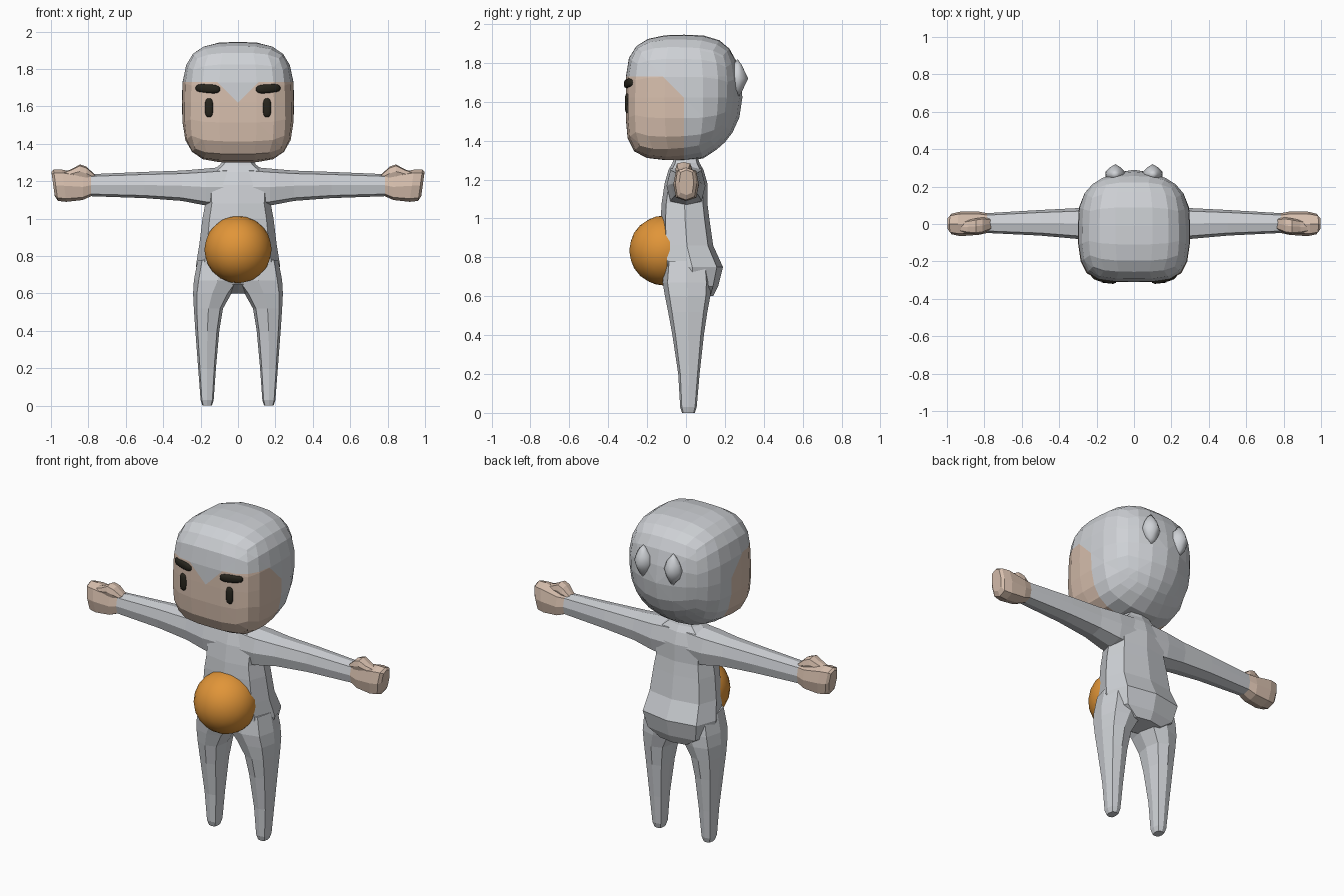
import bpy
import bmesh
import math
from mathutils import Matrix, Vector

if "Cube" in bpy.data.objects:
    bpy.data.objects.remove(bpy.data.objects["Cube"], do_unlink=True)


def material(name, colour):
    mat = bpy.data.materials.new(name)
    mat.use_nodes = True
    mat.diffuse_color = (*colour, 1)
    shader = mat.node_tree.nodes["Principled BSDF"]
    shader.inputs["Base Color"].default_value = (*colour, 1)
    shader.inputs["Roughness"].default_value = 0.8
    return mat


GREY = material("pale_grey", (0.62, 0.64, 0.67))
SKIN = material("skin", (0.68, 0.52, 0.42))
ORANGE = material("orange", (0.75, 0.30, 0.04))
BLACK = material("soft_black", (0.02, 0.018, 0.012))


def finish(name, bm, mats, mirror=False, smooth=False):
    """Turn a bmesh into a named object, optionally mirrored across x."""
    bmesh.ops.recalc_face_normals(bm, faces=bm.faces)
    mesh = bpy.data.meshes.new(name)
    bm.to_mesh(mesh)
    bm.free()
    for mat in mats:
        mesh.materials.append(mat)
    obj = bpy.data.objects.new(name, mesh)
    bpy.context.collection.objects.link(obj)
    if mirror:
        mod = obj.modifiers.new("Mirror", "MIRROR")
        mod.use_mirror_merge = False
    for poly in mesh.polygons:
        poly.use_smooth = smooth
    return obj


def loft(axis, rings, diagonal=0.8):
    """Eight-sided skin through rings of (position, a_min, a_max, b_min, b_max)."""
    bm = bmesh.new()
    loops = []
    for t, a0, a1, b0, b1 in rings:
        loop = []
        for k in range(8):
            angle = k * math.pi / 4
            r = diagonal * math.sqrt(2) if k % 2 else 1
            a = (a0 + a1) / 2 + r * math.cos(angle) * (a1 - a0) / 2
            b = (b0 + b1) / 2 + r * math.sin(angle) * (b1 - b0) / 2
            loop.append(bm.verts.new((t, a, b) if axis == "x" else (a, b, t)))
        loops.append(loop)
    for low, high in zip(loops, loops[1:]):
        for k in range(8):
            n = (k + 1) % 8
            bm.faces.new((low[k], low[n], high[n], high[k]))
    bm.faces.new(loops[0])
    bm.faces.new(loops[-1])
    return bm


def pill(centre, size, power, turn=Matrix()):
    """Rounded block: a sphere pushed towards a box."""
    bm = bmesh.new()
    bmesh.ops.create_uvsphere(bm, u_segments=16, v_segments=10, radius=1)
    for v in bm.verts:
        v.co /= sum(abs(c) ** power for c in v.co) ** (1 / power)
    bm.transform(Matrix.Translation(centre) @ turn @ Matrix.Diagonal((*size, 1)))
    return bm


# Head: gridded cube inflated to a rounded block, fuller at the jaw than the nape
bm = bmesh.new()
bmesh.ops.create_cube(bm, size=2)
bmesh.ops.subdivide_edges(bm, edges=bm.edges[:], cuts=5, use_grid_fill=True)
for v in bm.verts:
    d = v.co.normalized()
    power = max(2.0, 3.1 - d.y * (1.2 - d.z))
    p = v.co / sum(abs(c) ** power for c in v.co) ** (1 / power)
    v.co = (p.x * 0.3, p.y * 0.3 - 0.01, p.z * 0.323 + 1.622)

# Cut the outline of the face, then colour everything inside it
cuts = [((0, 0, 1.73), (0, 0, 1)), ((0, -0.01, 0), (0, 1, 0)),
        ((0, 0, 1.62), (1, 0, -1)), ((0, 0, 1.62), (-1, 0, -1)),
        ((0, -0.01, 1.62), (0, 1, 1))]
for point, normal in cuts:
    bmesh.ops.bisect_plane(bm, geom=bm.verts[:] + bm.edges[:] + bm.faces[:],
                           plane_co=point, plane_no=normal, dist=0.0005)
for face in bm.faces:
    c = face.calc_center_median()
    inside = c.z < min(1.73, 1.62 + abs(c.x), 1.61 - c.y) and c.y < -0.01
    face.material_index = int(inside)
finish("head", bm, [GREY, SKIN])

# Small pointed bumps on the back of the head
bm = bmesh.new()
bmesh.ops.create_icosphere(bm, subdivisions=2, radius=1)
for v in bm.verts:
    v.co /= sum(abs(c) ** 1.3 for c in v.co) ** (1 / 1.3)
bm.transform(Matrix.Translation((0.1, 0.265, 1.72))
             @ Matrix.Diagonal((0.06, 0.055, 0.1, 1)))
finish("head_bumps", bm, [GREY], mirror=True, smooth=True)

# Eyes and brows
finish("eyes", pill((0.155, -0.3, 1.593), (0.022, 0.015, 0.051), 3),
       [BLACK], mirror=True, smooth=True)
tilt = Matrix.Rotation(math.radians(14), 4, "Z") @ Matrix.Rotation(math.radians(-4), 4, "Y")
finish("brows", pill((0.16, -0.29, 1.695), (0.068, 0.022, 0.024), 3, tilt),
       [BLACK], mirror=True, smooth=True)

# Torso, from seat to neck
finish("torso", loft("z", [
    (0.60, -0.11, 0.11, -0.02, 0.14),
    (0.65, -0.20, 0.20, -0.10, 0.165),
    (0.75, -0.225, 0.225, -0.125, 0.19),
    (0.86, -0.207, 0.207, -0.13, 0.14),
    (1.00, -0.19, 0.19, -0.13, 0.12),
    (1.08, -0.175, 0.175, -0.125, 0.11),
    (1.18, -0.18, 0.18, -0.11, 0.11),
    (1.25, -0.15, 0.15, -0.09, 0.09),
    (1.285, -0.10, 0.10, -0.07, 0.07),
    (1.33, -0.06, 0.06, -0.055, 0.055)]), [GREY])

# Tapered legs
finish("legs", loft("z", [
    (0, 0.14, 0.19, -0.02, 0.045),
    (0.03, 0.13, 0.20, -0.03, 0.055),
    (0.2, 0.118, 0.213, -0.04, 0.07),
    (0.4, 0.10, 0.228, -0.07, 0.092),
    (0.52, 0.08, 0.236, -0.092, 0.11),
    (0.6, 0.035, 0.24, -0.108, 0.125),
    (0.67, -0.02, 0.236, -0.12, 0.13),
    (0.78, -0.02, 0.215, -0.11, 0.12)]), [GREY], mirror=True)

# Straight arms
finish("arms", loft("x", [
    (0.06, -0.10, 0.10, 1.06, 1.278),
    (0.17, -0.10, 0.10, 1.07, 1.268),
    (0.3, -0.08, 0.085, 1.095, 1.257),
    (0.5, -0.062, 0.075, 1.11, 1.25),
    (0.785, -0.048, 0.058, 1.12, 1.238)]), [GREY], mirror=True)

# Fists, with a slanted knuckle end
bm = loft("x", [
    (0.785, -0.048, 0.058, 1.12, 1.238),
    (0.83, -0.058, 0.066, 1.10, 1.24),
    (0.93, -0.065, 0.066, 1.09, 1.262),
    (0.975, -0.055, 0.055, 1.095, 1.262),
    (0.988, -0.035, 0.04, 1.12, 1.25)])
for v in bm.verts:
    if v.co.x > 0.9:
        v.co.x += 0.14 * (v.co.z - 1.18)
finish("fists", bm, [SKIN], mirror=True)

# Thumbs resting on top of the fists
finish("thumbs", loft("x", [
    (0.765, -0.03, 0.03, 1.205, 1.235),
    (0.81, -0.05, 0.035, 1.205, 1.278),
    (0.845, -0.055, 0.03, 1.215, 1.29),
    (0.89, -0.05, 0.02, 1.215, 1.265),
    (0.93, -0.04, 0.01, 1.22, 1.25)]), [SKIN], mirror=True)

# Round belly ball
bm = bmesh.new()
bmesh.ops.create_icosphere(bm, subdivisions=3, radius=0.18,
                           matrix=Matrix.Translation(Vector((0, -0.112, 0.835))))
finish("belly_ball", bm, [ORANGE], smooth=True)
